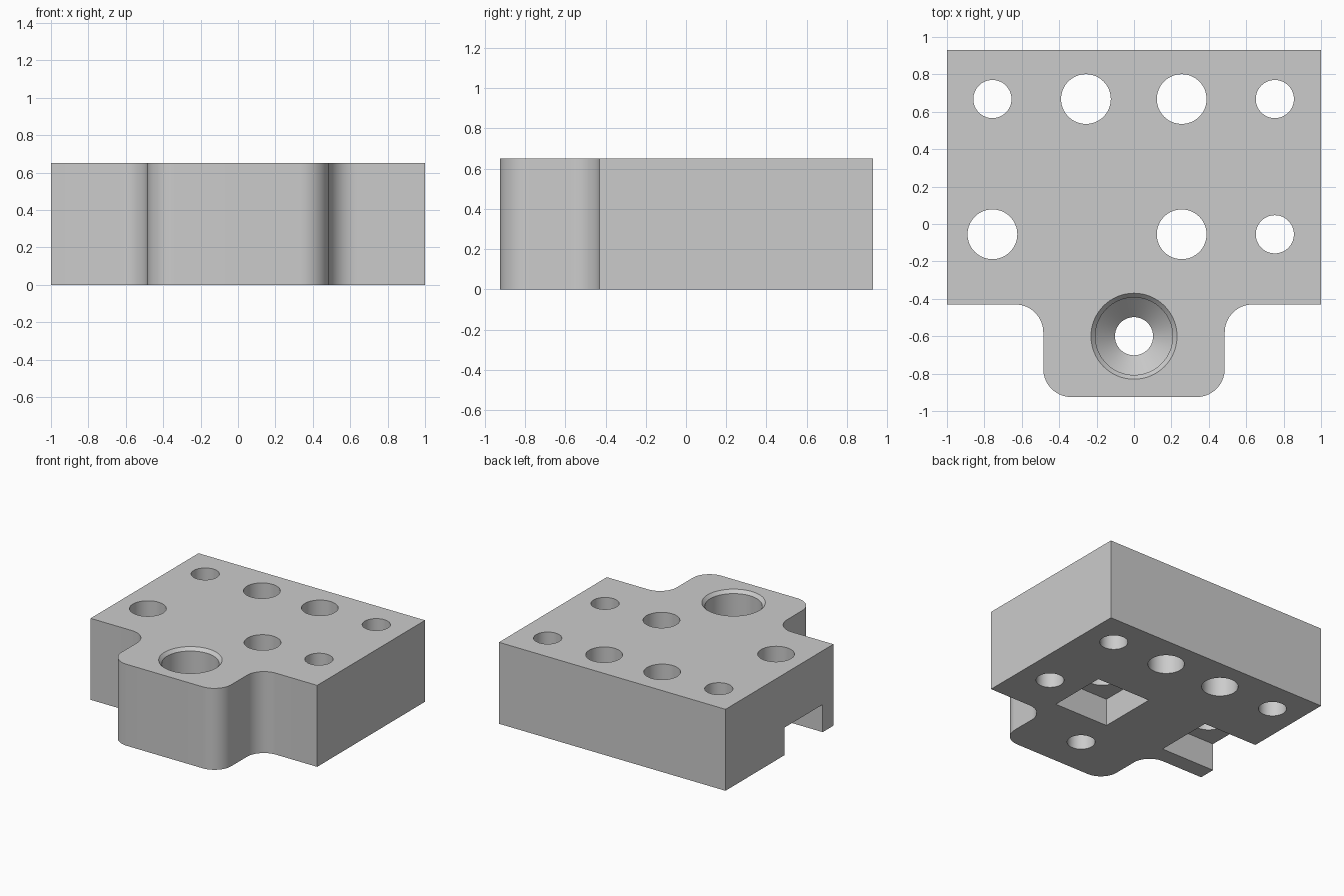
import bpy, bmesh, math
from mathutils import Vector

cube = bpy.data.objects.get("Cube")
if cube:
    bpy.data.objects.remove(cube, do_unlink=True)

HEIGHT, FRONT, BACK, SHOULDER = 0.65, -0.925, 0.93, -0.43
TAB, RADIUS, SLOT_DEPTH = 0.485, 0.15, 0.22
SIDES = 64

grey = bpy.data.materials.new("machined grey")
grey.use_nodes = True
grey.diffuse_color = (0.6, 0.6, 0.6, 1)
grey.node_tree.nodes["Principled BSDF"].inputs["Base Color"].default_value = (0.6, 0.6, 0.6, 1)


def make_object(name, bm):
    bmesh.ops.recalc_face_normals(bm, faces=bm.faces[:])
    mesh = bpy.data.meshes.new(name)
    bm.to_mesh(mesh)
    bm.free()
    mesh.materials.append(grey)
    obj = bpy.data.objects.new(name, mesh)
    bpy.context.collection.objects.link(obj)
    return obj


def prism(name, outline, z0, z1):
    bm = bmesh.new()
    face = bm.faces.new([bm.verts.new((x, y, z0)) for x, y in outline])
    top = bmesh.ops.extrude_face_region(bm, geom=[face])["geom"]
    moved = [v for v in top if isinstance(v, bmesh.types.BMVert)]
    bmesh.ops.translate(bm, verts=moved, vec=(0, 0, z1 - z0))
    return make_object(name, bm)


def lathe(name, x, y, profile):
    """Closed round solid from (radius, height) pairs."""
    bm = bmesh.new()
    rings = []
    for r, z in profile:
        angles = [math.tau * i / SIDES for i in range(SIDES)]
        rings.append([bm.verts.new((x + r * math.cos(a), y + r * math.sin(a), z)) for a in angles])
    for low, high in zip(rings, rings[1:]):
        for i in range(SIDES):
            j = (i + 1) % SIDES
            bm.faces.new((low[i], low[j], high[j], high[i]))
    bm.faces.new(rings[0])
    bm.faces.new(rings[-1])
    return make_object(name, bm)


def arc(cx, cy, start, end, steps=14):
    for i in range(steps + 1):
        a = math.radians(start + (end - start) * i / steps)
        yield (cx + RADIUS * math.cos(a), cy + RADIUS * math.sin(a))


def cut(body, cutter):
    mod = body.modifiers.new("cut", "BOOLEAN")
    mod.operation, mod.solver, mod.object = "DIFFERENCE", "EXACT", cutter
    bpy.context.view_layer.objects.active = body
    bpy.ops.object.modifier_apply(modifier=mod.name)
    bpy.data.objects.remove(cutter, do_unlink=True)


# Block outline: rounded front tab flowing into the wide body
right = list(arc(TAB - RADIUS, FRONT + RADIUS, -90, 0))
right += list(arc(TAB + RADIUS, SHOULDER - RADIUS, 180, 90))
right += [(1, SHOULDER), (1, BACK)]
left = [(-x, y) for x, y in reversed(right)]
block = prism("mounting_block", right + left, 0, HEIGHT)

# Square pockets in the underside, one open to the side
for x0, x1 in ((0.015, 0.495), (-1.1, -0.52)):
    y0, y1 = -0.295, 0.185
    outline = [(x0, y0), (x1, y0), (x1, y1), (x0, y1)]
    cut(block, prism("pocket_cutter", outline, -0.1, SLOT_DEPTH))

# Straight through holes
small, large = 0.102, 0.133
holes = [(0.753, 0.668, small), (-0.757, 0.668, small), (0.753, -0.055, small),
         (0.255, 0.668, large), (-0.257, 0.668, large),
         (0.255, -0.055, large), (-0.757, -0.055, large)]
for x, y, r in holes:
    cut(block, lathe("hole_cutter", x, y, [(r, -0.1), (r, HEIGHT + 0.1)]))

# Chamfered, stepped bolt hole in the tab
bolt = [(small, -0.1), (small, 0.30), (0.207, 0.40), (0.207, HEIGHT - 0.025),
        (0.23, HEIGHT), (0.23, HEIGHT + 0.1)]
cut(block, lathe("bolt_hole_cutter", 0, -0.6, bolt))

# Smooth curved walls, crisp edges
bpy.ops.object.select_all(action="DESELECT")
block.select_set(True)
bpy.context.view_layer.objects.active = block
bpy.ops.object.shade_smooth_by_angle(angle=math.radians(30))
